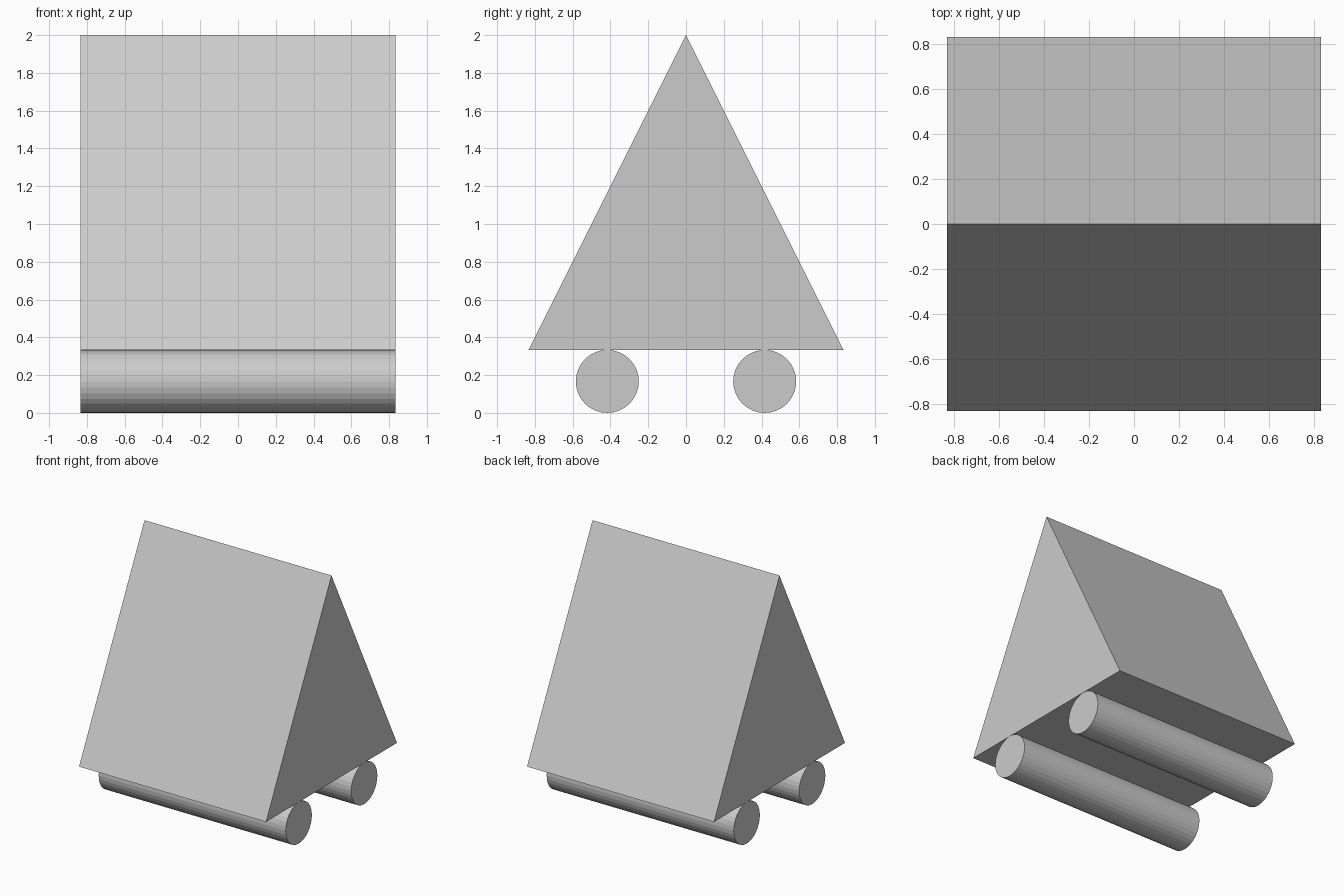
import bpy, bmesh, math

if "Cube" in bpy.data.objects:
    bpy.data.objects.remove(bpy.data.objects["Cube"])

HALF = 0.8333      # half width and half depth of the body
RADIUS = 0.1667    # roller radius
BASE = 2 * RADIUS  # underside of the body

grey = bpy.data.materials.new("light_grey")
grey.diffuse_color = (0.6, 0.6, 0.6, 1)
grey.use_nodes = True
grey.node_tree.nodes["Principled BSDF"].inputs["Base Color"].default_value = grey.diffuse_color


def prism(name, profile):
    """Extrude a closed (y, z) profile along x across the full width."""
    bm = bmesh.new()
    face = bm.faces.new([bm.verts.new((-HALF, y, z)) for y, z in profile])
    ext = bmesh.ops.extrude_face_region(bm, geom=[face])
    verts = [g for g in ext["geom"] if isinstance(g, bmesh.types.BMVert)]
    bmesh.ops.translate(bm, verts=verts, vec=(2 * HALF, 0, 0))
    bmesh.ops.recalc_face_normals(bm, faces=bm.faces)
    mesh = bpy.data.meshes.new(name)
    bm.to_mesh(mesh)
    bm.free()
    mesh.materials.append(grey)
    obj = bpy.data.objects.new(name, mesh)
    bpy.context.collection.objects.link(obj)
    return obj


def circle(cy, cz, r, n=32):
    return [(cy + r * math.cos(2 * math.pi * i / n),
             cz + r * math.sin(2 * math.pi * i / n)) for i in range(n)]


# Wedge-shaped body
prism("wedge_body", [(-HALF, BASE), (HALF, BASE), (0, 2)])

# Two full-width rollers under the body
for name, side in (("front_roller", -1), ("back_roller", 1)):
    prism(name, circle(side * HALF / 2, RADIUS, RADIUS))
